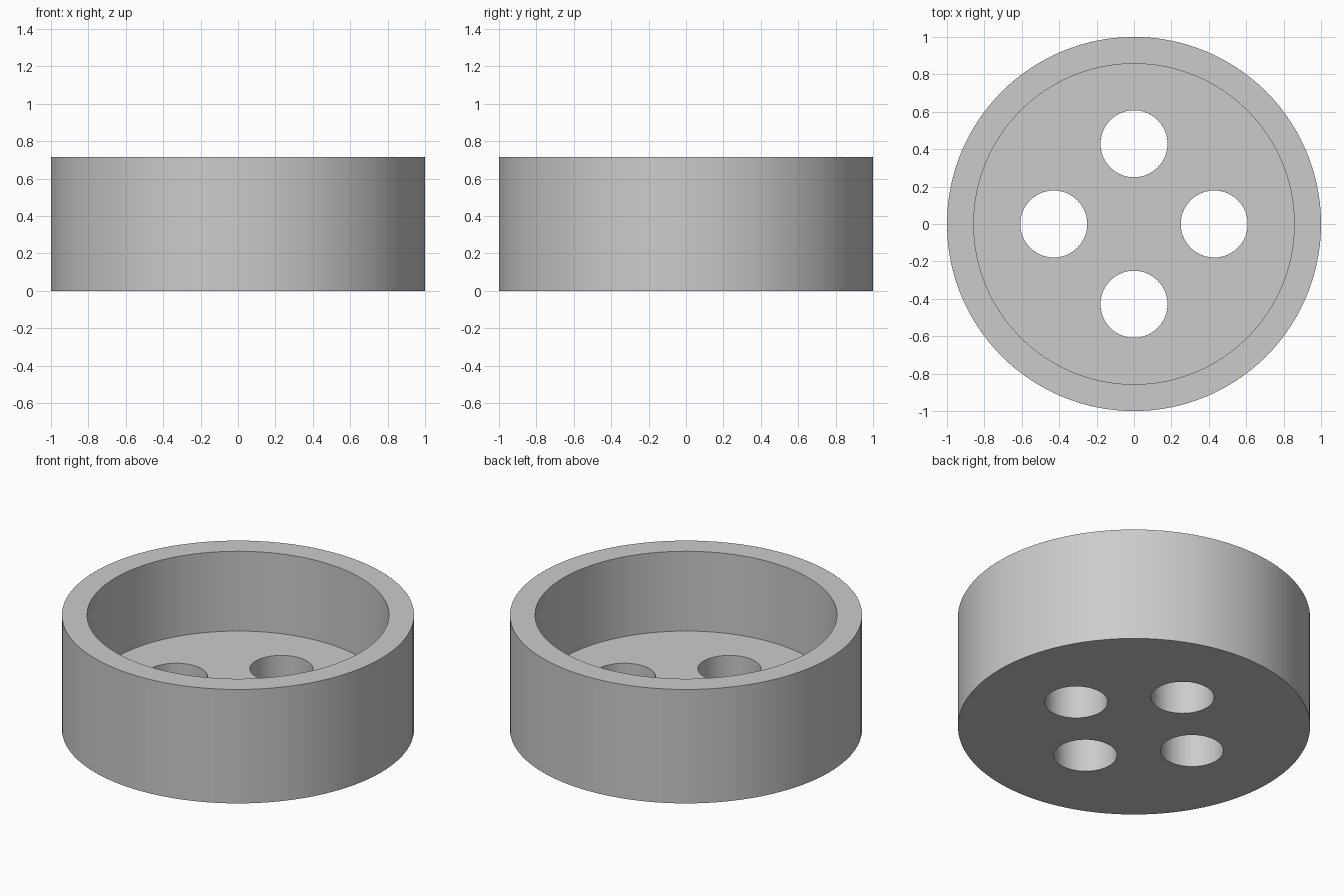
import bpy
import math

cube = bpy.data.objects.get("Cube")
if cube:
    bpy.data.objects.remove(cube, do_unlink=True)

RADIUS, HEIGHT = 1.0, 0.714
INNER_RADIUS, FLOOR = 0.857, 0.214
HOLE_RADIUS, HOLE_OFFSET, HOLE_COUNT = 0.179, 0.429, 4

grey = bpy.data.materials.new("light_grey")
grey.use_nodes = True
colour = (0.6, 0.6, 0.6, 1)
grey.diffuse_color = colour
grey.node_tree.nodes["Principled BSDF"].inputs["Base Color"].default_value = colour


def cylinder(name, radius, bottom, top, x=0, y=0, sides=128):
    bpy.ops.mesh.primitive_cylinder_add(
        vertices=sides, radius=radius, depth=top - bottom,
        location=(x, y, (bottom + top) / 2))
    obj = bpy.context.object
    obj.name = name
    obj.data.materials.append(grey)
    return obj


def cut(target, cutter):
    mod = target.modifiers.new(cutter.name, "BOOLEAN")
    mod.operation = "DIFFERENCE"
    mod.solver = "EXACT"
    mod.object = cutter
    bpy.context.view_layer.objects.active = target
    bpy.ops.object.modifier_apply(modifier=mod.name)
    bpy.data.objects.remove(cutter, do_unlink=True)


# Round cup body
cup = cylinder("round_cup", RADIUS, 0, HEIGHT)

# Open recess above the thick floor
cut(cup, cylinder("recess_cutter", INNER_RADIUS, FLOOR, HEIGHT + 0.2))

# Ring of through holes in the floor
for i in range(HOLE_COUNT):
    angle = math.tau * i / HOLE_COUNT
    cut(cup, cylinder("hole_cutter", HOLE_RADIUS, -0.2, FLOOR + 0.2,
                      HOLE_OFFSET * math.cos(angle),
                      HOLE_OFFSET * math.sin(angle), sides=64))

# Smooth walls with crisp rims
bpy.ops.object.select_all(action="DESELECT")
cup.select_set(True)
bpy.context.view_layer.objects.active = cup
bpy.ops.object.shade_smooth_by_angle(angle=math.radians(30))
